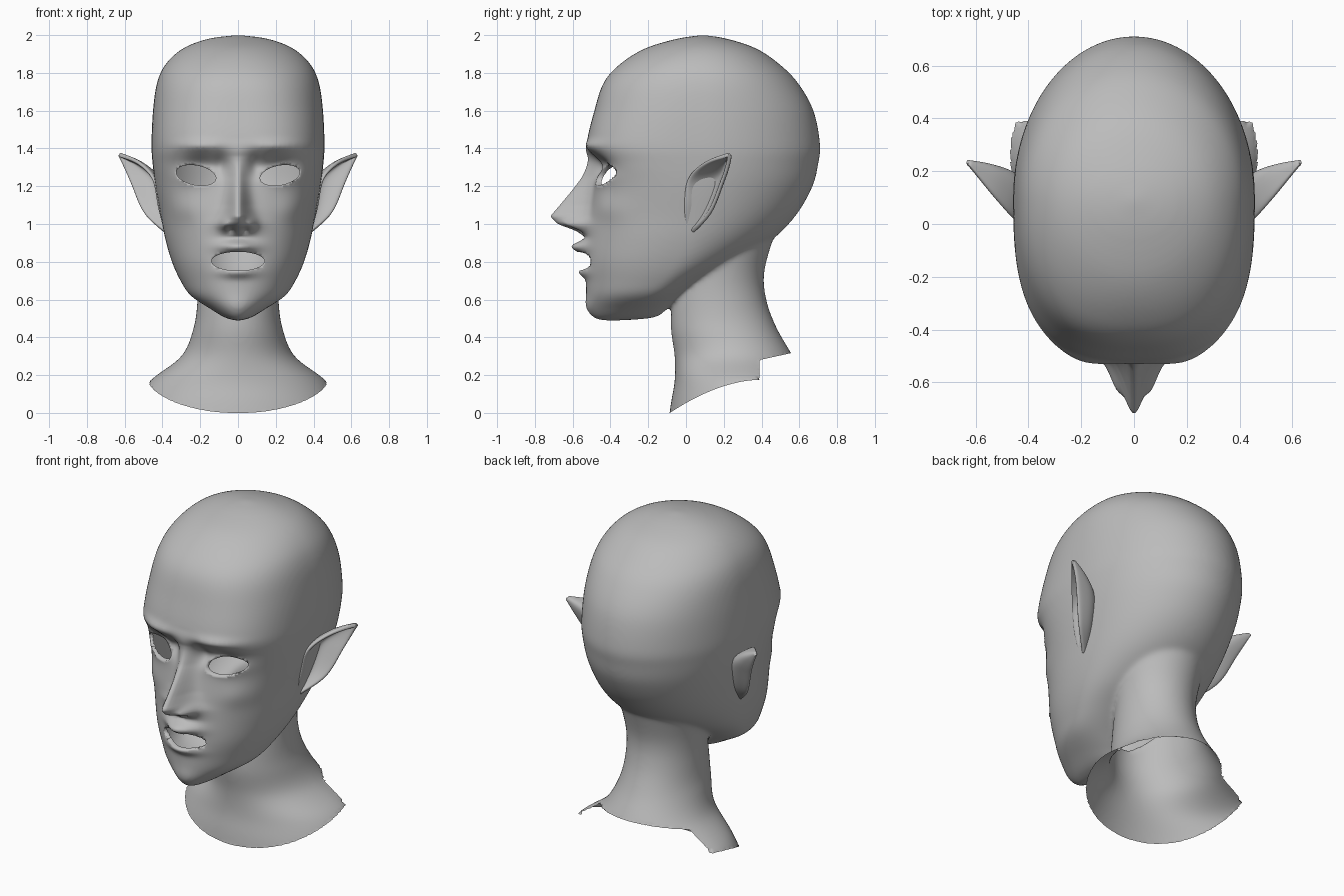
import bpy, bmesh, math
from mathutils import Vector

cube = bpy.data.objects.get("Cube")
if cube:
    bpy.data.objects.remove(cube)

skin = bpy.data.materials.new("grey clay")
skin.use_nodes = True
skin.diffuse_color = (0.5, 0.5, 0.5, 1)
skin.node_tree.nodes["Principled BSDF"].inputs["Base Color"].default_value = (0.5, 0.5, 0.5, 1)


def spline(rows, steps):
    """Smooth rows of numbers into a denser list (Catmull-Rom)."""
    out = []
    for i in range(len(rows) - 1):
        a, b, c, d = (rows[min(max(k, 0), len(rows) - 1)] for k in range(i - 1, i + 3))
        for s in range(steps):
            t = s / steps
            out.append([q + t / 2 * (r - p + t * (2 * p - 5 * q + 4 * r - e + t * (3 * (q - r) + e - p)))
                        for p, q, r, e in zip(a, b, c, d)])
    return out + [list(rows[-1])]


def lerp_rows(rows, z):
    """Values at height z; zero outside the rows."""
    for low, high in zip(rows, rows[1:]):
        if low[0] <= z <= high[0]:
            t = (z - low[0]) / (high[0] - low[0])
            return [p + t * (q - p) for p, q in zip(low[1:], high[1:])]
    return [0, 1]


def loft(bm, rows, sides=96):
    """Closed stack of level sections: height, front, back, half width, centre, front power."""
    rings = []
    for z, front, back, width, centre, power in spline(rows, 6):
        ring = []
        for k in range(sides):
            a = math.tau * k / sides
            s, c = math.sin(a), math.cos(a)
            n = power if s < 0 else 2
            depth = centre - front if s < 0 else back - centre
            x = math.copysign(abs(c) ** (2 / n), c) * width
            y = centre + math.copysign(abs(s) ** (2 / n), s) * depth
            ring.append(bm.verts.new((x, y, z)))
        rings.append(ring)
    for low, high in zip(rings, rings[1:]):
        for k in range(sides):
            j = (k + 1) % sides
            bm.faces.new((low[k], low[j], high[j], high[k]))
    bm.faces.new(rings[0][::-1])
    bm.faces.new(rings[-1])


def add_object(name, bm):
    mesh = bpy.data.meshes.new(name)
    bm.to_mesh(mesh)
    bm.free()
    mesh.materials.append(skin)
    for f in mesh.polygons:
        f.use_smooth = True
    obj = bpy.data.objects.new(name, mesh)
    bpy.context.collection.objects.link(obj)
    return obj


# Skull with jaw, and neck with shoulder flare
skull = [(.488, -.44, -.36, .01, -.40, 2), (.505, -.49, -.17, .07, -.33, 2),
         (.55, -.52, -.10, .145, -.27, 2), (.62, -.527, -.02, .25, -.2, 2),
         (.70, -.53, .10, .305, -.12, 2.1), (.80, -.535, .28, .35, -.05, 2.2),
         (.92, -.53, .46, .385, 0, 2.2), (1.05, -.515, .585, .41, .05, 2.3),
         (1.2, -.49, .67, .437, .08, 2.5), (1.32, -.49, .70, .452, .1, 2.8),
         (1.42, -.525, .71, .458, .1, 2.8), (1.6, -.485, .675, .45, .1, 2.6),
         (1.75, -.435, .59, .428, .1, 2.4), (1.85, -.345, .49, .38, .09, 2.2),
         (1.93, -.215, .37, .29, .09, 2), (1.98, -.05, .22, .16, .09, 2), (2, .08, .1, .01, .09, 2)]
neck = [(-.1, -.1, .7, .6, .3, 2), (.05, -.08, .66, .53, .3, 2), (.17, -.06, .62, .465, .32, 2),
        (.3, -.06, .565, .3, .27, 2), (.45, -.08, .48, .235, .2, 2), (.6, -.07, .425, .215, .18, 2),
        (.75, -.03, .415, .22, .18, 2), (.95, 0, .47, .25, .2, 2)]
bm = bmesh.new()
loft(bm, skull)
loft(bm, neck)
head = add_object("head", bm)
remesh = head.modifiers.new("fuse", "REMESH")
remesh.mode = "VOXEL"
remesh.voxel_size = 0.0115
smooth = head.modifiers.new("relax", "SMOOTH")
smooth.iterations = 16
fused = head.evaluated_get(bpy.context.evaluated_depsgraph_get())
bm = bmesh.new()
bm.from_mesh(fused.data)
head.modifiers.clear()

# Face modelling: x, z, spread in x, spread in z, push forward
features = {
    "brow": (.2, 1.415, .12, .03, .02), "socket": (.2, 1.3, .1, .06, -.06),
    "inner socket": (.09, 1.31, .035, .06, -.025), "eyelids": (.22, 1.255, .085, .045, .035),
    "cheekbone": (.29, 1.08, .08, .07, .015), "nose wing": (.07, 1.0, .028, .03, .035),
    "nostril": (.038, .968, .015, .012, -.03), "upper lip": (0, .88, .09, .032, .075),
    "lower lip": (0, .745, .09, .028, .035), "chin": (0, .57, .08, .05, .008)}
nose = [(.93, 0, .08), (.965, .06, .085), (1, .16, .08), (1.04, .205, .062),
        (1.1, .165, .05), (1.25, .065, .042), (1.36, .015, .05), (1.45, 0, .06)]
for v in bm.verts:
    x, y, z = abs(v.co.x), v.co.y, v.co.z
    mask = min(max((-.2 - y) / .12, 0), 1)
    if mask and z > .5:
        push = sum(amount * math.exp(-((x - fx) / sx) ** 2 - ((z - fz) / sz) ** 2)
                   for fx, fz, sx, sz, amount in features.values())
        height, width = lerp_rows(nose, z)
        v.co.y -= mask * (push + height * math.exp(-(x / width) ** 1.8))

# Eye and mouth openings: centre x, centre z, half width, half height, slant
openings = [(.222, 1.258, .105, .052, .15), (0, .803, .14, .05, 0)]


def level(co, hole):
    cx, cz, a, b, slant = hole
    dx = abs(co.x) - cx
    dz = co.z - cz - slant * dx
    return (dx / a) ** 2 + (dz / b) ** 2


def rim(y):
    """Height of the lower edge of the bust."""
    if y < .39:
        return .175 * (1 - (max(.39 - y, 0) / .475) ** 1.8)
    return .28 + .22 * (y - .39)


def removed(f):
    c = f.calc_center_median()
    return c.z < rim(c.y) or (c.y < -.25 and any(level(c, h) < 1 for h in openings))


bmesh.ops.delete(bm, geom=[f for f in bm.faces if removed(f)], context="FACES")
for v in bm.verts:
    if not v.is_boundary:
        continue
    if v.co.z < .45:
        if abs(v.co.z - rim(v.co.y)) < .02:
            v.co.z = rim(v.co.y)
        else:
            v.co.y = .39
    else:
        hole = min(openings, key=lambda h: abs(level(v.co, h) - 1))
        cx, cz, a, b, slant = hole
        scale = level(v.co, hole) ** -.5
        side = math.copysign(1, v.co.x)
        dx = abs(v.co.x) - cx
        v.co.x = side * (cx + dx * scale)
        v.co.z = cz + (v.co.z - cz) * scale

# Thickness of lids and lips
edges = [e for e in bm.edges if e.is_boundary and e.verts[0].co.z > .45]
turned = bmesh.ops.extrude_edge_only(bm, edges=edges)["geom"]
for v in turned:
    if isinstance(v, bmesh.types.BMVert):
        v.co.y += .03
bm.to_mesh(head.data)
bm.free()
for f in head.data.polygons:
    f.use_smooth = True

# Pointed ears: a cupped leaf between its front and back edges
front_edge = spline([(.385, .0, .97), (.42, -.01, 1.1), (.45, .01, 1.24), (.53, .1, 1.325), (.63, .225, 1.368)], 5)
back_edge = spline([(.39, .03, .957), (.5, .125, 1.06), (.57, .19, 1.22), (.605, .218, 1.3), (.635, .232, 1.365)], 5)
bm = bmesh.new()
columns = 9
grid = []
for i, (p, q) in enumerate(zip(front_edge, back_edge)):
    p, q = Vector(p), Vector(q)
    row = []
    for k in range(columns):
        t = k / (columns - 1)
        cup = Vector((-.5, .4, 0)) * (q - p).length * math.sin(math.pi * t) * .75
        row.append(bm.verts.new(p.lerp(q, t) + cup))
    grid.append(row)
for low, high in zip(grid, grid[1:]):
    for k in range(columns - 1):
        bm.faces.new((low[k], low[k + 1], high[k + 1], high[k]))
ears = add_object("ears", bm)
shell = ears.modifiers.new("thickness", "SOLIDIFY")
shell.thickness = 0.022
shell.offset = 0
rounding = ears.modifiers.new("rounding", "SUBSURF")
rounding.levels = rounding.render_levels = 2
mirror = ears.modifiers.new("both sides", "MIRROR")
mirror.use_axis[0] = True
